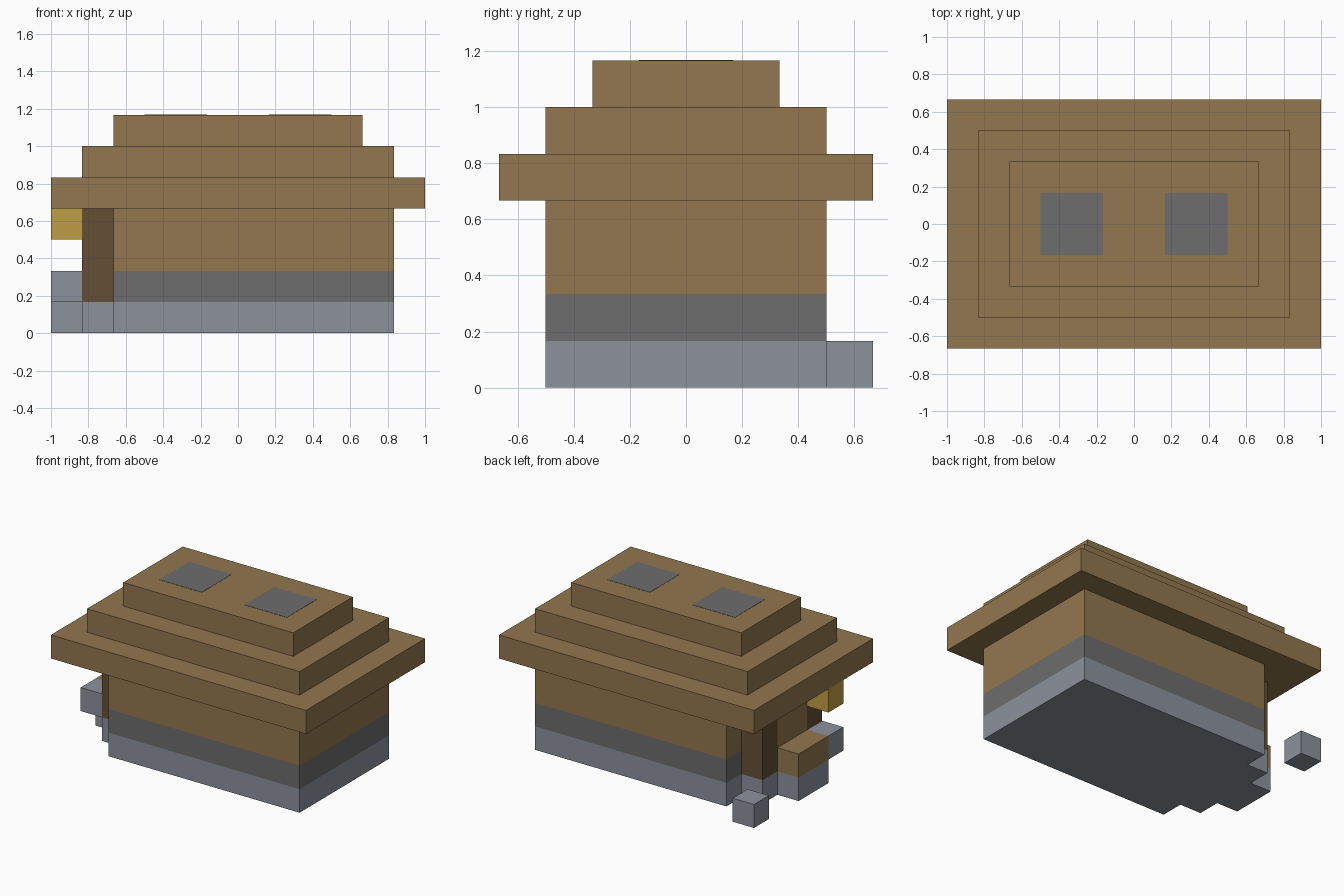
import bpy, bmesh

CELL = 1 / 6  # every part sits on a regular block grid

if "Cube" in bpy.data.objects:
    bpy.data.objects.remove(bpy.data.objects["Cube"], do_unlink=True)


def srgb(code):
    """Hex colour to linear RGBA."""
    values = [int(code[i:i + 2], 16) / 255 for i in range(0, 6, 2)]
    return [v / 12.92 if v < 0.04 else ((v + 0.055) / 1.055) ** 2.4 for v in values] + [1]


def make_material(name, code):
    mat = bpy.data.materials.new(name)
    mat.use_nodes = True
    mat.diffuse_color = srgb(code)
    shader = next(n for n in mat.node_tree.nodes if n.type == "BSDF_PRINCIPLED")
    shader.inputs["Base Color"].default_value = srgb(code)
    return mat


wood = make_material("wood", "92774E")
dark_wood = make_material("dark wood", "655033")
stone = make_material("pale stone", "8C929C")
slate = make_material("dark grey stone", "6D6D6D")
gold = make_material("lantern yellow", "BF9F45")


def block(name, x, y, levels, mats):
    """Box over the x and y ranges in cells, with one material per height band."""
    bm = bmesh.new()
    corners = [(x[0], y[0]), (x[1], y[0]), (x[1], y[1]), (x[0], y[1])]
    rings = [[bm.verts.new((cx * CELL, cy * CELL, z * CELL)) for cx, cy in corners]
             for z in levels]
    bm.faces.new(rings[0][::-1]).material_index = 0
    for band, (low, high) in enumerate(zip(rings, rings[1:])):
        for i in range(4):
            j = (i + 1) % 4
            bm.faces.new((low[i], low[j], high[j], high[i])).material_index = band
    bm.faces.new(rings[-1]).material_index = len(mats) - 1
    mesh = bpy.data.meshes.new(name)
    bm.to_mesh(mesh)
    bm.free()
    for mat in mats:
        mesh.materials.append(mat)
    obj = bpy.data.objects.new(name, mesh)
    bpy.context.collection.objects.link(obj)
    return obj


# House body: stone footing, slate course, wooden wall
block("house_body", (-4, 5), (-3, 3), (0, 1, 2, 4), (stone, slate, wood))

# Entrance bay with a post on each side
block("entrance_wall", (-5, -4), (-1, 1), (0, 1, 4), (stone, wood))
for side, y in (("front", -2), ("back", 1)):
    block(side + "_post", (-5, -4), (y, y + 1), (0, 1, 4), (stone, dark_wood))

# Counter, hanging lantern and loose stones outside the entrance
block("counter", (-6, -5), (-1, 1), (0, 1, 2), (stone, wood))
block("side_stone", (-6, -5), (-2, -1), (1, 2), (stone,))
block("lantern", (-6, -5), (-2, -1), (3, 4), (gold,))
block("loose_stone", (-6, -5), (3, 4), (0, 1), (stone,))

# Stepped roof
for tier, name in enumerate(("roof_eave", "roof_middle", "roof_top")):
    half_x, half_y = 6 - tier, 4 - tier
    block(name, (-half_x, half_x), (-half_y, half_y), (4 + tier, 5 + tier), (wood,))

# Flat chimney openings on the roof
for side, x in (("right", -3), ("left", 1)):
    block(side + "_chimney_patch", (x, x + 2), (-1, 1), (7, 7.01), (slate,))
